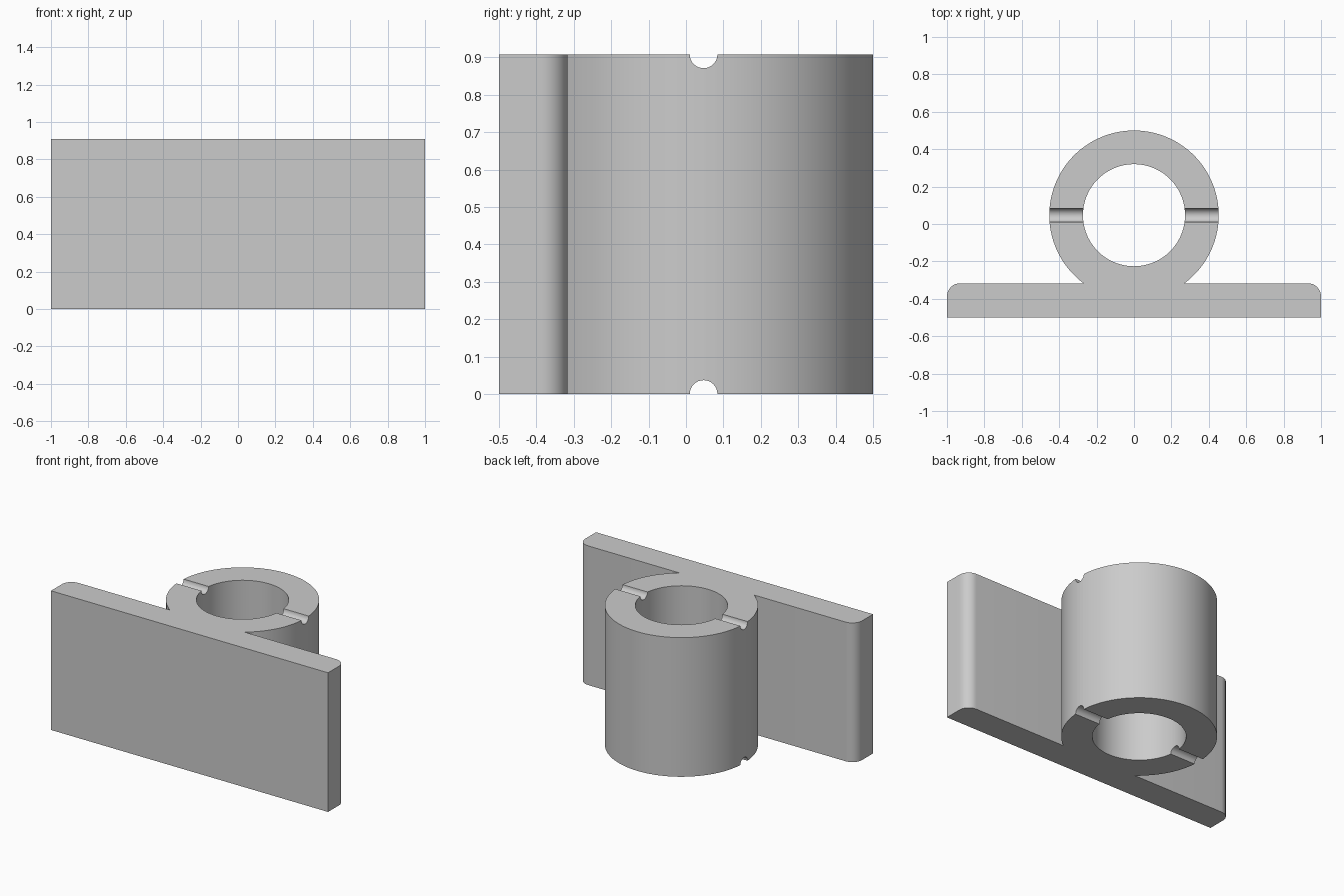
import bpy, bmesh, math
from mathutils import Matrix

if "Cube" in bpy.data.objects:
    bpy.data.objects.remove(bpy.data.objects["Cube"])

H = 0.908                      # height of the whole bracket
CY = 0.047                     # bore centre
R_OUT, R_IN = 0.453, 0.273     # sleeve radii
BACK, FRONT = -0.317, -0.5     # plate faces
FILLET, GROOVE = 0.07, 0.037

grey = bpy.data.materials.new("light grey")
grey.diffuse_color = (0.6, 0.6, 0.6, 1)
grey.use_nodes = True
grey.node_tree.nodes["Principled BSDF"].inputs["Base Color"].default_value = grey.diffuse_color


def arc(cx, cy, r, a0, a1, n):
    return [(cx + r * math.cos(a0 + (a1 - a0) * i / n),
             cy + r * math.sin(a0 + (a1 - a0) * i / n)) for i in range(n + 1)]


def add_object(name, bm):
    bmesh.ops.recalc_face_normals(bm, faces=bm.faces)
    mesh = bpy.data.meshes.new(name)
    bm.to_mesh(mesh)
    bm.free()
    mesh.materials.append(grey)
    obj = bpy.data.objects.new(name, mesh)
    bpy.context.collection.objects.link(obj)
    return obj


def cylinder_cutter(name, radius, depth, matrix, segments):
    bm = bmesh.new()
    bmesh.ops.create_cone(bm, cap_ends=True, segments=segments, radius1=radius,
                          radius2=radius, depth=depth, matrix=matrix)
    obj = add_object(name, bm)
    obj.hide_render = True
    obj.hide_set(True)
    return obj


# Bracket: plate with rounded back corners flowing into the round sleeve
join = math.asin((BACK - CY) / R_OUT)
outline = [(-1, FRONT), (1, FRONT)]
outline += arc(1 - FILLET, BACK - FILLET, FILLET, 0, math.pi / 2, 10)
outline += arc(0, CY, R_OUT, join, math.pi - join, 80)
outline += arc(FILLET - 1, BACK - FILLET, FILLET, math.pi / 2, math.pi, 10)
bm = bmesh.new()
base = bm.faces.new([bm.verts.new((x, y, 0)) for x, y in outline])
top = bmesh.ops.extrude_face_region(bm, geom=[base])["geom"]
bmesh.ops.translate(bm, vec=(0, 0, H),
                    verts=[v for v in top if isinstance(v, bmesh.types.BMVert)])
bracket = add_object("bracket", bm)

# Bore and the cross grooves on both ends of the sleeve
cutters = [cylinder_cutter("bore_cutter", R_IN, 2,
                           Matrix.Translation((0, CY, H / 2)), 72)]
for end, z in (("bottom", 0), ("top", H)):
    place = Matrix.Translation((0, CY, z)) @ Matrix.Rotation(math.pi / 2, 4, 'Y')
    cutters.append(cylinder_cutter(end + "_groove_cutter", GROOVE, 1.2, place, 32))
for cutter in cutters:
    cut = bracket.modifiers.new(cutter.name, 'BOOLEAN')
    cut.operation = 'DIFFERENCE'
    cut.solver = 'EXACT'
    cut.object = cutter

# Apply the cuts, then smooth the curved walls
bpy.context.view_layer.objects.active = bracket
bracket.select_set(True)
for cutter in cutters:
    bpy.ops.object.modifier_apply(modifier=cutter.name)
    bpy.data.objects.remove(cutter)
bpy.ops.object.shade_smooth_by_angle(angle=math.radians(30))
